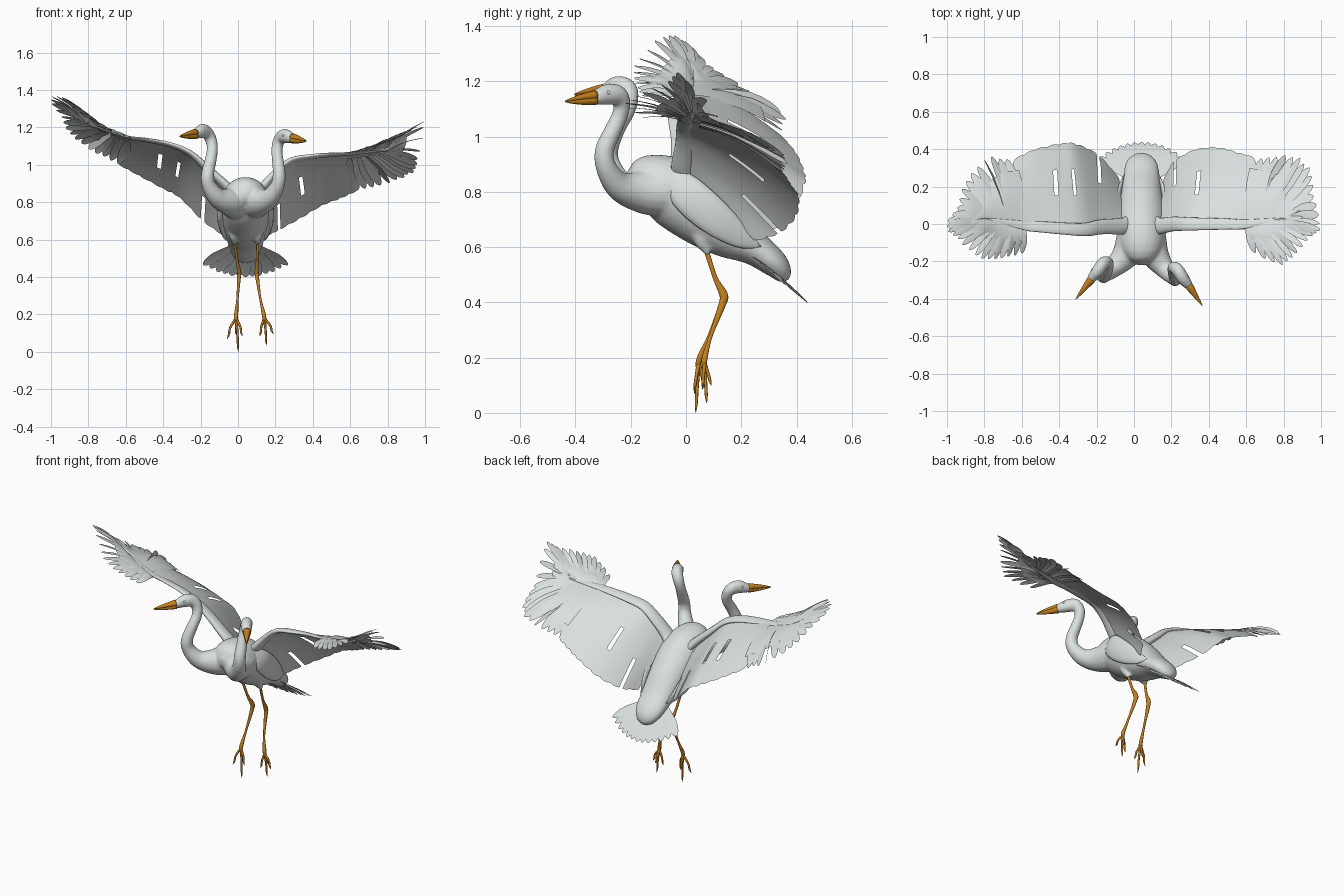
import bpy, bmesh, math, random
from mathutils import Vector, Matrix

random.seed(4)
if "Cube" in bpy.data.objects:
    bpy.data.objects.remove(bpy.data.objects["Cube"])


def material(name, rgb):
    m = bpy.data.materials.new(name)
    m.use_nodes = True
    m.diffuse_color = (*rgb, 1)
    m.node_tree.nodes["Principled BSDF"].inputs["Base Color"].default_value = (*rgb, 1)
    return m


WHITE = material("plumage white", (0.70, 0.75, 0.74))
ORANGE = material("bill and leg orange", (0.56, 0.22, 0.015))


def finish(name, bm, mat):
    mesh = bpy.data.meshes.new(name)
    bm.to_mesh(mesh)
    bm.free()
    mesh.materials.append(mat)
    for p in mesh.polygons:
        p.use_smooth = True
    ob = bpy.data.objects.new(name, mesh)
    bpy.context.scene.collection.objects.link(ob)
    return ob


def spline(points, t):
    """Catmull-Rom value of a list of vectors, t from 0 to 1."""
    pts = [Vector(p) for p in points]
    f = min(max(t, 0), 1) * (len(pts) - 1)
    i = min(int(f), len(pts) - 2)
    u = f - i
    b, c = pts[i], pts[i + 1]
    a = pts[i - 1] if i else b * 2 - c
    d = pts[i + 2] if i + 2 < len(pts) else c * 2 - b
    return 0.5 * (2 * b + (c - a) * u + (2 * a - 5 * b + 4 * c - d) * u * u
                  + (3 * b - a - 3 * c + d) * u ** 3)


def loft(name, points, radii, mat, ref=(1, 0, 0), sides=16, per=4):
    """Closed tube through the points; radii are (along ref, across) pairs or numbers."""
    radii = [r if isinstance(r, tuple) else (r, r) for r in radii]
    radii = [Vector((*r, 0)) for r in radii]
    n = per * (len(points) - 1)
    bm = bmesh.new()
    rings = []
    for k in range(n + 1):
        t = k / n
        tan = (spline(points, t + .01) - spline(points, t - .01)).normalized()
        side = (Vector(ref) - tan * tan.dot(Vector(ref))).normalized()
        up = tan.cross(side)
        c, r = spline(points, t), spline(radii, t)
        rings.append([bm.verts.new(c + side * math.cos(a) * r.x + up * math.sin(a) * r.y)
                      for a in (math.tau * j / sides for j in range(sides))])
    for p, q in zip(rings, rings[1:]):
        for j in range(sides):
            m = (j + 1) % sides
            bm.faces.new((p[j], p[m], q[m], q[j]))
    bm.faces.new(rings[0][::-1])
    bm.faces.new(rings[-1])
    bmesh.ops.recalc_face_normals(bm, faces=bm.faces)
    return finish(name, bm, mat)


def feather(bm, root, tip, width, normal, twist=0.0, sag=0.0):
    """A flat blade with a narrow quill and a rounded tip."""
    d = (tip - root).normalized()
    side = Matrix.Rotation(twist, 3, d) @ d.cross(normal).normalized()
    rows = []
    for s in (0, .2, .4, .6, .75, .87, .95, 1):
        w = width * (.35 + .65 * min(s / .6, 1)) * math.sqrt(max(1 - max(s - .6, 0) ** 2 / .16, .01))
        c = root.lerp(tip, s) + normal * sag * math.sin(math.pi * s)
        rows.append([bm.verts.new(c + side * w * e - normal * abs(e) * .004) for e in (-.5, 0, .5)])
    for p, q in zip(rows, rows[1:]):
        for j in (0, 1):
            bm.faces.new((p[j], p[j + 1], q[j + 1], q[j]))


# Body, tapering from the chest to a rounded rump
CX = .04
skin = [loft("body",
     [(CX, -.22, .84), (CX, -.195, .84), (CX, -.13, .843), (CX, -.04, .797), (CX, .06, .725),
      (CX, .16, .655), (CX, .25, .595), (CX, .32, .54), (CX, .355, .497), (CX, .368, .48)],
     [(.02, .02), (.065, .055), (.11, .095), (.13, .127), (.128, .122), (.112, .1),
      (.098, .064), (.085, .05), (.052, .032), (.012, .008)], WHITE, sides=28)]

# Two necks with heads, bills and eyes
NECKS = {
    "left": [(.07, -.05, .80), (.11, -.16, .80), (.165, -.24, .82), (.21, -.287, .885),
             (.22, -.295, .95), (.213, -.265, 1.02), (.208, -.24, 1.075), (.215, -.232, 1.12),
             (.235, -.248, 1.15), (.258, -.285, 1.152), (.284, -.318, 1.143), (.298, -.335, 1.14)],
    "right": [(.01, -.05, .80), (-.04, -.16, .80), (-.11, -.235, .825), (-.155, -.272, .89),
              (-.162, -.28, .95), (-.145, -.25, 1.03), (-.137, -.215, 1.09), (-.147, -.203, 1.14),
              (-.168, -.215, 1.173), (-.193, -.25, 1.18), (-.22, -.283, 1.168), (-.233, -.303, 1.163)]}
NECK_R = [.1, .078, .053, .039, .035, .032, .03, .032, (.034, .037), (.034, .039),
          (.028, .03), (.022, .022)]
BILL_TIPS = {"left": (.365, -.437, 1.127), "right": (-.312, -.403, 1.152)}
for side, path in NECKS.items():
    skin.append(loft(side + "_neck_and_head", path, NECK_R, WHITE, per=5))
    base, tip = Vector(path[-2]).lerp(Vector(path[-1]), .7), Vector(BILL_TIPS[side])
    for part, dz in (("upper", .008), ("lower", -.009)):
        off = Vector((0, 0, dz))
        loft(f"{side}_{part}_bill", [base + off, base.lerp(tip, .4) + off * .9,
             base.lerp(tip, .8) + off * .5, tip + off * .2],
             [(.023, .019), (.015, .013), (.007, .006), .001], ORANGE, sides=10)
    fwd = (tip - base).normalized()
    out = fwd.cross(Vector((0, 0, 1))).normalized()
    for s in (-1, 1):
        bm = bmesh.new()
        centre = Vector(path[-3]) + fwd * .014 + out * s * .026 + Vector((0, 0, .008))
        bmesh.ops.create_uvsphere(bm, u_segments=12, v_segments=8, radius=.008,
                                  matrix=Matrix.Translation(centre))
        finish(f"{side}_head_eye_{'a' if s < 0 else 'b'}", bm, WHITE)

# Wings: leading edge, trailing edge, then the tips of the fanned hand feathers
WINGS = {
    "right": dict(
        lead=[(-.05, -.04, .88), (-.17, -.045, .99), (-.26, -.06, 1.07), (-.37, -.055, 1.115),
              (-.5, -.045, 1.14), (-.6, -.035, 1.155)],
        trail=[(-.08, .25, .62), (-.19, .37, .70), (-.31, .43, .82), (-.4, .43, .87),
               (-.53, .4, .94), (-.64, .35, 1.0)],
        tips=[(-.64, .35, 1.0), (-.77, .36, 1.07), (-.89, .26, 1.15), (-.945, .1, 1.25),
              (-1.005, -.015, 1.355), (-.94, -.09, 1.365), (-.83, -.18, 1.27),
              (-.72, -.19, 1.2), (-.6, -.16, 1.15)],
        wrist=(-.58, .0, 1.14), hand=(-.80, .03, 1.215), normal=(.55, .3, 1)),
    "left": dict(
        lead=[(.13, -.04, .88), (.21, -.03, .97), (.29, -.03, 1.03), (.4, -.03, 1.05),
              (.5, -.03, 1.06), (.6, -.03, 1.065)],
        trail=[(.16, .25, .62), (.22, .34, .65), (.33, .4, .71), (.45, .41, .78),
               (.55, .385, .82), (.64, .36, .86)],
        tips=[(.64, .36, .86), (.76, .37, .885), (.88, .36, .93), (.95, .28, .97),
              (.97, .13, 1.05), (1.0, -.015, 1.225), (.95, -.07, 1.2), (.87, -.165, 1.16),
              (.79, -.22, 1.12), (.65, -.16, 1.07)],
        wrist=(.59, .01, 1.055), hand=(.80, .03, 1.075), normal=(-.45, .35, 1))}
COLS, ROWS = 60, 14
SLOTS = {"right": ((27, 6), (28, 6), (38, 6), (39, 6)), "left": ((26, 6), (27, 6))}

for side, w in WINGS.items():
    # Cambered sheet of inner feathers with a scalloped rear edge and open slots
    bm = bmesh.new()
    grid = []
    for i in range(COLS + 1):
        u = i / COLS
        a, b = spline(w["lead"], u), spline(w["trail"], u)
        end = .985 + .015 * abs(math.sin(math.pi * i / 6))
        row = []
        for j in range(ROWS + 1):
            v = j / ROWS * end
            p = a.lerp(b, v)
            p.z += .045 * math.sin(math.pi * v) * (.4 + .6 * u)
            row.append(bm.verts.new(p))
        grid.append(row)
    for i in range(COLS):
        for j in range(ROWS):
            slot = any(i == c and r <= j < r + 4 for c, r in SLOTS[side])
            split = i in (11, 12) and j > 8
            if not slot and not split:
                bm.faces.new((grid[i][j], grid[i + 1][j], grid[i + 1][j + 1], grid[i][j + 1]))
    finish(side + "_wing_sheet", bm, WHITE)

    # Slim flattened arm along the leading edge, rooted inside the shoulder
    s = 1 if side == "left" else -1
    arm = [(CX + s * .04, .02, .82)] + [Vector(p) + Vector((0, .03, -.006)) for p in w["lead"]]
    loft(side + "_wing_arm", arm + [Vector(w["hand"])],
         [(.05, .03), (.045, .026), (.04, .02), (.036, .015), (.033, .012), (.03, .009),
          (.025, .007), (.004, .003)], WHITE, ref=(0, 1, -.25))

    # Hand: a covering web from the wrist, then long feathers fanned round the wing tip
    wrist, hand = Vector(w["wrist"]), Vector(w["hand"])
    normal = Vector(w["normal"]).normalized()

    def hand_root(t):
        return wrist.lerp(hand, (1 - abs(2 * t - 1)) ** .8)

    bm = bmesh.new()
    web = []
    for i in range(37):
        t = i / 36
        fade = max(0, 1 - 3 * t)
        web.append([bm.verts.new(hand_root(t).lerp(spline(w["tips"], t), (.55 + .25 * fade) * j / 6)
                                 + normal * (.012 + .03 * fade) * math.sin(math.pi * j / 8))
                    for j in range(7)])
    for p, q in zip(web, web[1:]):
        for j in range(6):
            bm.faces.new((p[j], q[j], q[j + 1], p[j + 1]))
    finish(side + "_hand_web", bm, WHITE)

    bm = bmesh.new()
    count = 27
    for k in range(count):
        t = k / (count - 1)
        tip = spline(w["tips"], t)
        root = hand_root(t).lerp(tip, .1)
        tip = root.lerp(tip, random.uniform(.95, 1.0))
        twist = .8 if k == 4 else random.uniform(-.3, .3)
        feather(bm, root + normal * .003 * (k % 2), tip, .036 if t > .5 else .058,
                normal, twist, .012 + .02 * max(0, 1 - 3 * t))
    finish(side + "_hand_feathers", bm, WHITE)

    # Long shoulder feathers lying against the flank
    loft(side + "_shoulder_feathers",
         [(CX + s * .08, -.06, .88), (CX + s * .125, .0, .80), (CX + s * .13, .1, .71),
          (CX + s * .11, .2, .635), (CX + s * .09, .27, .60)],
         [(.015, .03), (.022, .065), (.02, .065), (.012, .04), (.002, .004)], WHITE)

# Tail fan
bm = bmesh.new()
for k in range(13):
    a = (k - 6) / 6
    root = Vector((CX + .05 * a, .23, .575 + .002 * (k % 2)))
    tip = Vector((CX + .225 * a, .44 - .08 * a * a, .40 + .065 * a * a + .003 * (k % 2)))
    feather(bm, root, tip, .062, Vector((0, .6, .8)), .08, .006)
finish("tail_fan", bm, WHITE)

# Legs hanging below the body, each with three front toes and a hind toe
LEGS = {
    "left": ([(.105, .07, .60), (.102, .105, .49), (.1, .135, .43), (.103, .132, .395),
              (.12, .09, .28), (.138, .068, .2), (.142, .066, .165)],
             [(.152, .075, .035), (.19, .06, .095), (.117, .06, .085), (.15, .092, .1)]),
    "right": ([(-.02, .07, .60), (-.005, .105, .49), (.006, .135, .43), (.005, .132, .395),
               (-.003, .085, .28), (-.01, .05, .2), (-.012, .043, .165)],
              [(.002, .035, .0), (-.058, .03, .07), (.024, .03, .085), (-.01, .068, .09)])}
for side, (path, toes) in LEGS.items():
    x, y, z = path[0]
    skin.append(loft(side + "_thigh", [(x, .05, .65), (x, .06, .615), (x, .073, .59),
                                       (x, .08, .572)], [.035, .027, .016, .01], WHITE))
    loft(side + "_leg", path, [(.007, .01), (.007, .009), (.011, .016), (.01, .014),
         (.006, .007), (.011, .011), (.009, .009)], ORANGE, sides=10)
    ankle = Vector(path[-2]).lerp(Vector(path[-1]), .6)
    for k, t in enumerate(toes):
        tip = Vector(t)
        bend = ankle.lerp(tip, .5) + Vector(((tip.x - ankle.x) * .15, 0, .004))
        loft(f"{side}_toe_{k + 1}", [ankle, bend, ankle.lerp(tip, .8), tip],
             [.008, .006, .0055, .001], ORANGE, sides=8)

# Melt the body, necks and thighs into one smooth skin
bpy.ops.object.select_all(action="DESELECT")
for ob in skin:
    ob.select_set(True)
bpy.context.view_layer.objects.active = skin[0]
bpy.ops.object.join()
remesh = skin[0].modifiers.new("blend", "REMESH")
remesh.mode, remesh.voxel_size, remesh.use_smooth_shade = "VOXEL", .007, True
soften = skin[0].modifiers.new("soften", "SMOOTH")
soften.factor, soften.iterations = .5, 10
